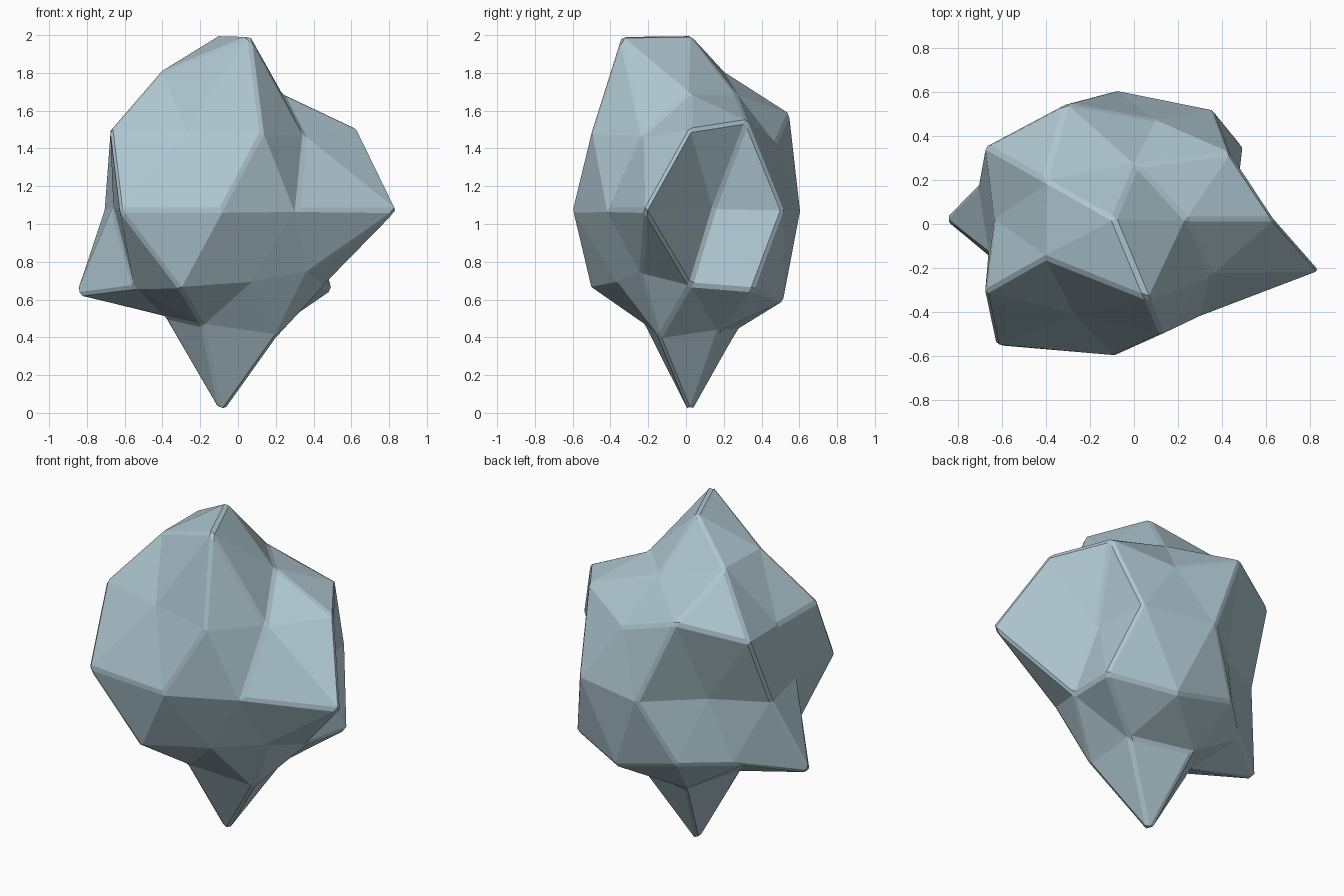
import bpy
import bmesh
import math
from mathutils import Vector

default_cube = bpy.data.objects.get("Cube")
if default_cube:
    bpy.data.objects.remove(default_cube, do_unlink=True)


def make_material(name, colour):
    material = bpy.data.materials.new(name)
    material.use_nodes = True
    material.diffuse_color = colour
    shader = material.node_tree.nodes["Principled BSDF"]
    shader.inputs["Base Color"].default_value = colour
    return material


# How far each ring of the sphere is pushed out, in percent, by ring height;
# within a ring the order is anticlockwise from +x
PUSH = {
    1.0: [79.5],
    0.9: [62, 62, 74, 74, 93],
    0.5: [77, 83.5, 64, 68.5, 64],
    0.4: [81.5, 68, 81, 81, 79],
    0.0: [50, 78, 75, 51, 65, 60, 91, 80, 69, 98.5],
    -0.4: [81, 72, 86, 79, 63.5],
    -0.5: [64.5, 78, 64, 66.5, 61.5],
    -0.9: [64, 64, 56.5, 61, 68],
    -1.0: [92.5],
}
CENTRE = Vector((-0.09, 0.022, 1.072))
STRETCH = Vector((1, 0.78, 1.17))


def azimuth(vert):
    return round(math.degrees(math.atan2(vert.co.y, vert.co.x))) % 360


# Faceted crystal rock: a coarse sphere with uneven points
bm = bmesh.new()
bmesh.ops.create_icosphere(bm, subdivisions=2, radius=1)
rings = {height: [] for height in PUSH}
for vert in bm.verts:
    rings[min(PUSH, key=lambda h: abs(h - round(vert.co.z, 1)))].append(vert)
for height, verts in rings.items():
    for vert, percent in zip(sorted(verts, key=azimuth), PUSH[height]):
        vert.co = CENTRE + vert.co * STRETCH * (percent / 100)

mesh = bpy.data.meshes.new("crystal_rock")
bm.to_mesh(mesh)
bm.free()
mesh.materials.append(make_material("pale_ice_blue", (0.42, 0.56, 0.62, 1)))
rock = bpy.data.objects.new("crystal_rock", mesh)
bpy.context.collection.objects.link(rock)

# Narrow chamfer on the sharp ridges
bevel = rock.modifiers.new("ridge_chamfer", "BEVEL")
bevel.width = 0.015
bevel.segments = 1
bevel.limit_method = "ANGLE"
bevel.angle_limit = math.radians(30)
